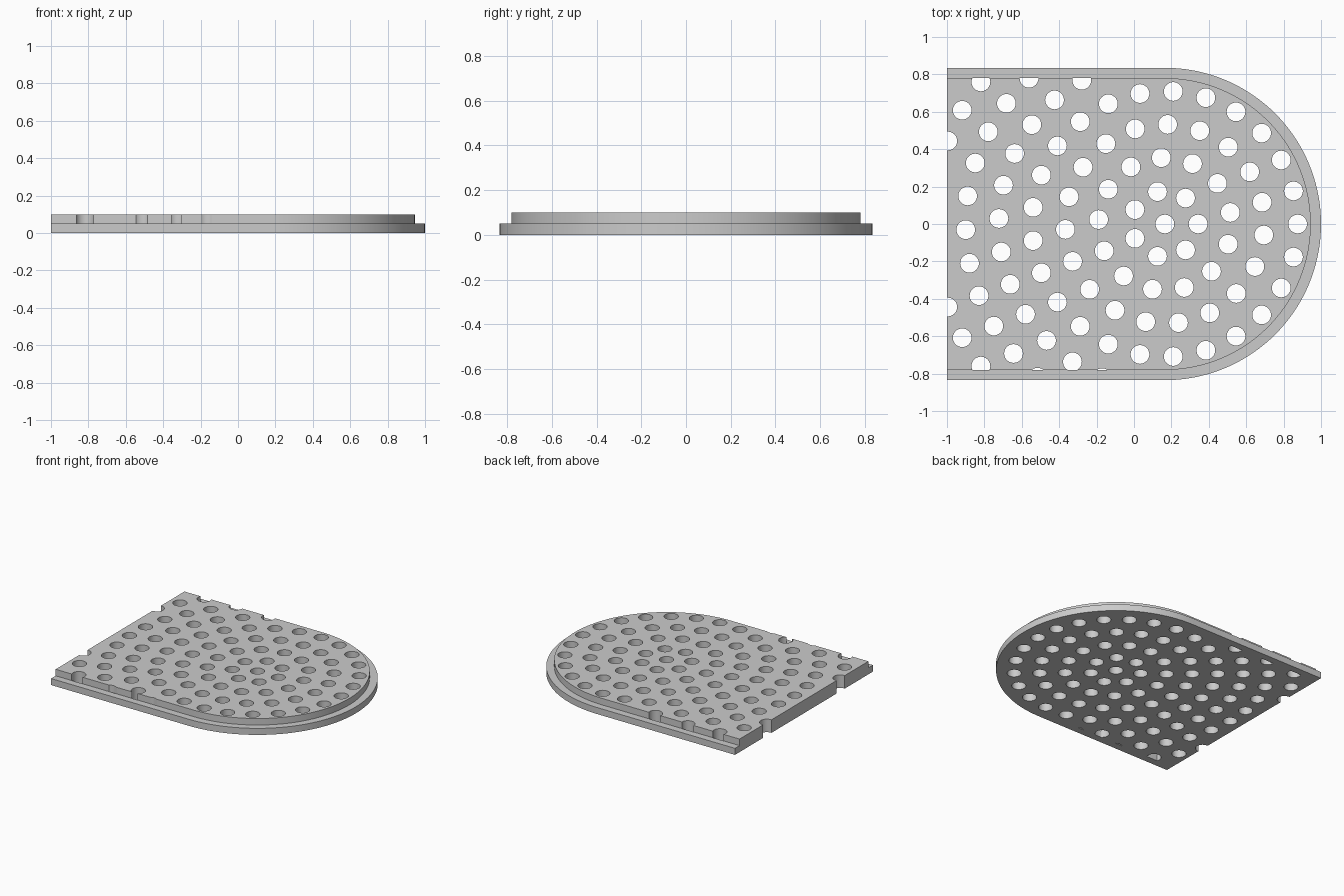
import bpy, bmesh, math

if "Cube" in bpy.data.objects:
    bpy.data.objects.remove(bpy.data.objects["Cube"])

CX = 0.165            # centre of the round end and of the hole rings
R_OUT, R_IN = 0.835, 0.78
Z_STEP, Z_TOP = 0.05, 0.10
HOLE_R, RING_STEP = 0.05, 0.1775

grey = bpy.data.materials.new("plain grey")
grey.diffuse_color = (0.6, 0.6, 0.6, 1)
grey.use_nodes = True
grey.node_tree.nodes["Principled BSDF"].inputs["Base Color"].default_value = grey.diffuse_color


def make_object(name, bm):
    bmesh.ops.recalc_face_normals(bm, faces=bm.faces)
    me = bpy.data.meshes.new(name)
    bm.to_mesh(me)
    bm.free()
    me.materials.append(grey)
    ob = bpy.data.objects.new(name, me)
    bpy.context.collection.objects.link(ob)
    return ob


def outline(bm, r, z, n=72):
    """Open chain: straight side, half circle, straight side."""
    pts = [(-1, -r)]
    for i in range(n + 1):
        a = -math.pi / 2 + math.pi * i / n
        pts.append((CX + r * math.cos(a), r * math.sin(a)))
    pts.append((-1, r))
    return [bm.verts.new((x, y, z)) for x, y in pts]


# Stepped plate with one round end
bm = bmesh.new()
chains = [outline(bm, R_OUT, 0), outline(bm, R_OUT, Z_STEP),
          outline(bm, R_IN, Z_STEP), outline(bm, R_IN, Z_TOP)]
for lo, hi in zip(chains, chains[1:]):
    for i in range(len(lo) - 1):
        bm.faces.new((lo[i], lo[i + 1], hi[i + 1], hi[i]))
bm.faces.new(chains[0])
bm.faces.new(chains[-1])
bm.faces.new([c[0] for c in chains] + [c[-1] for c in reversed(chains)])
plate = make_object("perforated_plate", bm)

# Hole cutters: concentric rings of 1, 7, 13, 19 ... holes
START = [0, 0, 10, 12.6, 0, 3.9, 6.5, 0]   # first angle of each ring
bm = bmesh.new()
for ring, start in enumerate(START):
    count = 1 + 6 * ring
    for k in range(count):
        a = math.radians(start + 360 * k / count)
        x = CX + ring * RING_STEP * math.cos(a)
        y = ring * RING_STEP * math.sin(a)
        if x < -1.03 or x > 0.9 or abs(y) > R_IN + HOLE_R - 0.002:
            continue
        if x > CX and math.hypot(x - CX, y) > R_IN:
            continue
        bm.faces.new([bm.verts.new((x + HOLE_R * math.cos(t), y + HOLE_R * math.sin(t), -0.1))
                      for t in (2 * math.pi * j / 32 for j in range(32))])
# Holes stop at the raised part's straight sides
for s in (1, -1):
    bmesh.ops.bisect_plane(bm, geom=bm.verts[:] + bm.edges[:] + bm.faces[:],
                           plane_co=(0, s * (R_IN + 0.0003), 0), plane_no=(0, s, 0),
                           clear_outer=True)
ext = bmesh.ops.extrude_face_region(bm, geom=bm.faces[:], use_keep_orig=True)
bmesh.ops.translate(bm, vec=(0, 0, 0.3),
                    verts=[g for g in ext["geom"] if isinstance(g, bmesh.types.BMVert)])
cutter = make_object("hole_cutter", bm)
cutter.hide_render = True

# Cut the holes
mod = plate.modifiers.new("holes", "BOOLEAN")
mod.operation = "DIFFERENCE"
mod.solver = "EXACT"
mod.object = cutter
bpy.context.view_layer.objects.active = plate
plate.select_set(True)
bpy.ops.object.modifier_apply(modifier=mod.name)
bpy.data.objects.remove(cutter)
bpy.ops.object.shade_smooth_by_angle(angle=math.radians(30))
